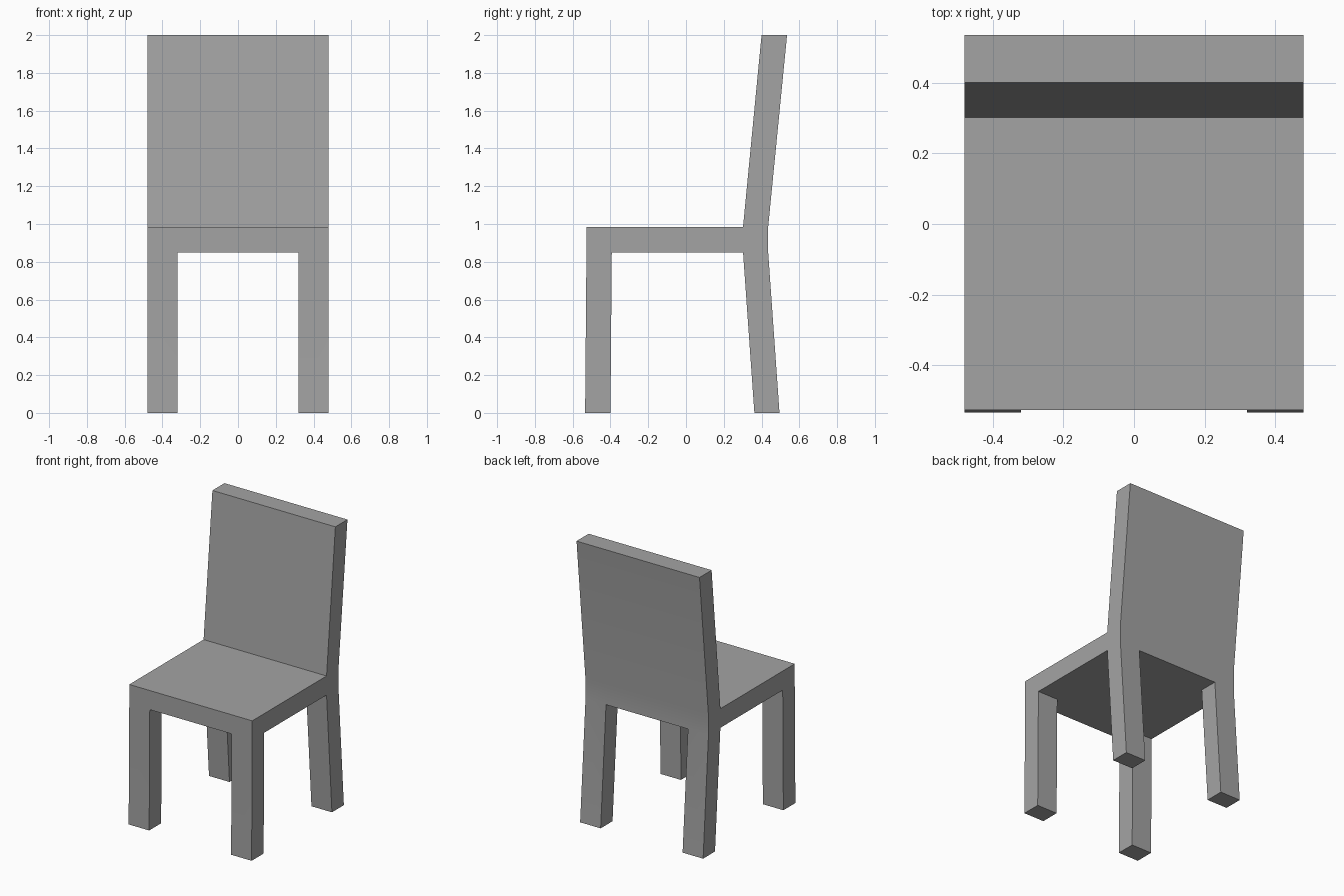
import bpy
import bmesh
from math import radians
from mathutils import Vector

if "Cube" in bpy.data.objects:
    bpy.data.objects.remove(bpy.data.objects["Cube"], do_unlink=True)

grey = bpy.data.materials.new("plain_grey")
grey.use_nodes = True
colour = (0.37, 0.37, 0.37, 1)
grey.diffuse_color = colour
grey.node_tree.nodes["Principled BSDF"].inputs["Base Color"].default_value = colour

HALF_WIDTH, LEG_INNER = 0.48, 0.32
UNDERSIDE, SEAT_TOP = 0.85, 0.985

# Side profile (y, z) of the seat and the leaning back
profile = [
    (-0.527, UNDERSIDE), (-0.527, SEAT_TOP), (0.302, SEAT_TOP), (0.4, 2),
    (0.535, 2), (0.435, SEAT_TOP), (0.435, UNDERSIDE), (0.302, UNDERSIDE),
    (-0.393, UNDERSIDE),
]

bm = bmesh.new()

# Sweep the profile across the width, with cuts where the legs begin
rings = [[bm.verts.new((x, y, z)) for y, z in profile]
         for x in (-HALF_WIDTH, -LEG_INNER, LEG_INNER, HALF_WIDTH)]
for a, b in zip(rings, rings[1:]):
    for i in range(len(profile)):
        j = (i + 1) % len(profile)
        bm.faces.new((a[i], a[j], b[j], b[i]))
bm.faces.new(rings[0])
bm.faces.new(reversed(rings[-1]))
bmesh.ops.recalc_face_normals(bm, faces=bm.faces)


# Pull the four corner faces of the underside down into splayed legs
def is_leg_root(face):
    c = face.calc_center_median()
    corner = abs(c.x) > LEG_INNER and (c.y < -0.4 or c.y > 0.31)
    return face.normal.z < -0.9 and corner


roots = [f for f in bm.faces if is_leg_root(f)]
feet = bmesh.ops.extrude_discrete_faces(bm, faces=roots)["faces"]
for foot in feet:
    splay = 0.06 if foot.calc_center_median().y > 0 else -0.007
    bmesh.ops.translate(bm, verts=foot.verts, vec=Vector((0, splay, -UNDERSIDE)))
bmesh.ops.recalc_face_normals(bm, faces=bm.faces)

mesh = bpy.data.meshes.new("chair_body")
bm.to_mesh(mesh)
bm.free()
mesh.materials.append(grey)
chair = bpy.data.objects.new("chair_body", mesh)
bpy.context.collection.objects.link(chair)

# Soften only the shallow bend in the back
bpy.ops.object.select_all(action="DESELECT")
chair.select_set(True)
bpy.context.view_layer.objects.active = chair
bpy.ops.object.shade_smooth_by_angle(angle=radians(30))
